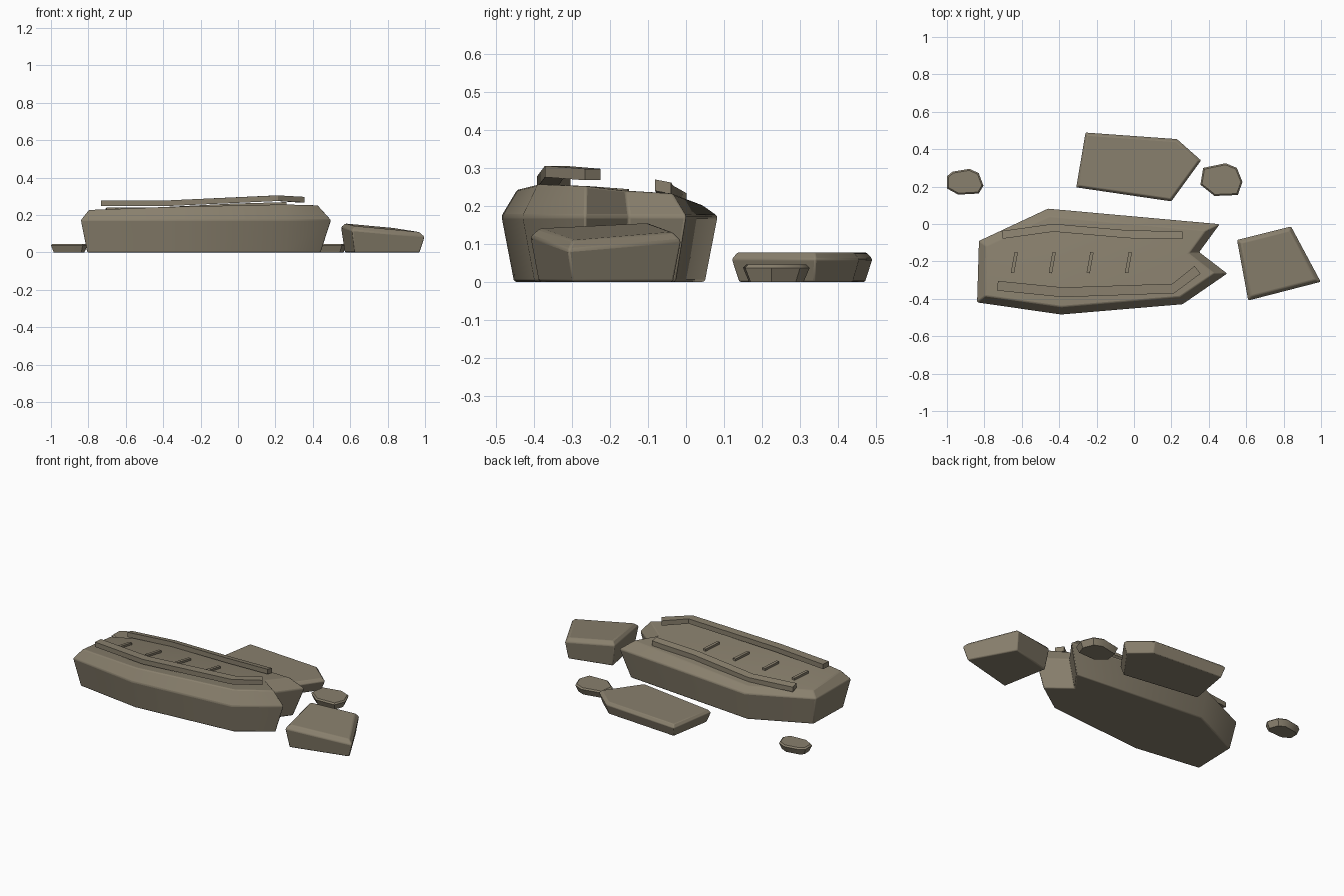
import bpy, bmesh, math
from mathutils import Vector

old = bpy.data.objects.get("Cube")
if old:
    bpy.data.objects.remove(old, do_unlink=True)

stone = bpy.data.materials.new("olive grey stone")
stone.use_nodes = True
colour = (0.25, 0.215, 0.153, 1)
stone.diffuse_color = colour
stone.node_tree.nodes["Principled BSDF"].inputs["Base Color"].default_value = colour


def inset(outline, dist):
    """Mitred inward offset of a counter-clockwise outline."""
    pts = [Vector(p) for p in outline]
    result = []
    for i, p in enumerate(pts):
        a = (p - pts[i - 1]).normalized()
        b = (pts[(i + 1) % len(pts)] - p).normalized()
        na, nb = Vector((-a.y, a.x)), Vector((-b.y, b.x))
        result.append(p + (na + nb) * dist / (1 + na.dot(nb)))
    return result


def loft(name, rings, closed=False, angle=35, bevel=0):
    """Skin between rings of points and cap the ends."""
    bm = bmesh.new()
    loops = [[bm.verts.new(p) for p in ring] for ring in rings]
    for low, high in zip(loops, loops[1:]):
        for i in range(len(low)):
            j = (i + 1) % len(low)
            bm.faces.new((low[i], low[j], high[j], high[i]))
    bm.faces.new(loops[0][::-1])
    bm.faces.new(loops[-1])
    bmesh.ops.recalc_face_normals(bm, faces=bm.faces)
    mesh = bpy.data.meshes.new(name)
    bm.to_mesh(mesh)
    bm.free()
    mesh.materials.append(stone)
    obj = bpy.data.objects.new(name, mesh)
    bpy.context.collection.objects.link(obj)
    if bevel:
        mod = obj.modifiers.new("soft edges", "BEVEL")
        mod.width, mod.segments, mod.limit_method = bevel, 2, "ANGLE"
    bpy.ops.object.select_all(action="DESELECT")
    obj.select_set(True)
    bpy.context.view_layer.objects.active = obj
    bpy.ops.object.shade_smooth_by_angle(angle=math.radians(angle))
    return obj


def rock(name, outline, foot, lip, rim_height, top_height, bevel=0):
    """Slab with undercut sides, a widest rim and a chamfered top."""
    ring = lambda pts, height: [(p[0], p[1], height(p[0], p[1])) for p in pts]
    return loft(name, [ring(inset(outline, foot), lambda x, y: 0),
                       ring(outline, rim_height),
                       ring(inset(outline, lip), top_height)], bevel=bevel)


def rail(name, path, width, thick, lean=0):
    """Bent bar following a path; z is the middle of the bar."""
    rings = []
    for i, p in enumerate(path):
        before, after = Vector(path[max(i - 1, 0)]), Vector(path[min(i + 1, len(path) - 1)])
        side = (after - before).cross(Vector((0, 0, 1))).normalized() * width / 2
        side.z = lean
        up = Vector((0, 0, thick / 2))
        c = Vector(p)
        rings.append([c - side - up, c + side - up, c + side + up, c - side + up])
    return loft(name, rings, angle=15)


def deck(x, y):
    return 0.235 + 0.028 * x - 0.08 * (y + 0.2)


# Main long slab with a notched end
rock("main_slab",
     [(-0.84, -0.42), (-0.39, -0.485), (0.26, -0.43), (0.5, -0.265),
      (0.35, -0.15), (0.46, 0), (-0.46, 0.083), (-0.83, -0.09)],
     0.033, 0.042, lambda x, y: 0.173, deck, bevel=0.006)

# Loose slabs
rock("back_slab",
     [(-0.26, 0.49), (-0.31, 0.195), (0.2, 0.12), (0.36, 0.34), (0.23, 0.455)],
     0.018, 0.014, lambda x, y: 0.06, lambda x, y: 0.077, bevel=0.004)


def tilt(x, y):
    return 0.134 - 0.1 * (x - 0.75) + 0.03 * (y + 0.2)


rock("end_slab",
     [(0.55, -0.085), (0.61, -0.41), (1, -0.31), (0.84, -0.012)],
     0.018, 0.02, lambda x, y: tilt(x, y) - 0.022, tilt, bevel=0.006)

# Pebbles
rock("left_pebble",
     [(0.37, 0.3), (0.355, 0.21), (0.43, 0.15), (0.555, 0.155),
      (0.58, 0.225), (0.55, 0.3), (0.49, 0.325)],
     0.015, 0.008, lambda x, y: 0.037, lambda x, y: 0.045)
rock("right_pebble",
     [(-1, 0.255), (-1, 0.19), (-0.94, 0.157), (-0.83, 0.163),
      (-0.805, 0.205), (-0.83, 0.272), (-0.88, 0.295), (-0.97, 0.28)],
     0.015, 0.008, lambda x, y: 0.037, lambda x, y: 0.045)

# Raised rails along both edges of the deck
rail("front_rail", [(-0.73, -0.33, 0.263), (-0.38, -0.365, 0.263),
                    (0.21, -0.345, 0.29), (0.34, -0.245, 0.282)], 0.052, 0.03)
rail("back_rail", [(-0.705, -0.058, 0.222), (-0.43, -0.02, 0.222),
                   (-0.03, -0.055, 0.242), (0.26, -0.06, 0.25)], 0.042, 0.03, lean=0.004)

# Small ribs across the deck
for n, x in enumerate((-0.64, -0.437, -0.235, -0.03)):
    ends = [(x + s * 0.01, -0.207 + s * 0.055) for s in (-1, 1)]
    rail(f"rib_{n + 1}", [(a, b, deck(a, b) + 0.003) for a, b in ends], 0.018, 0.02)
